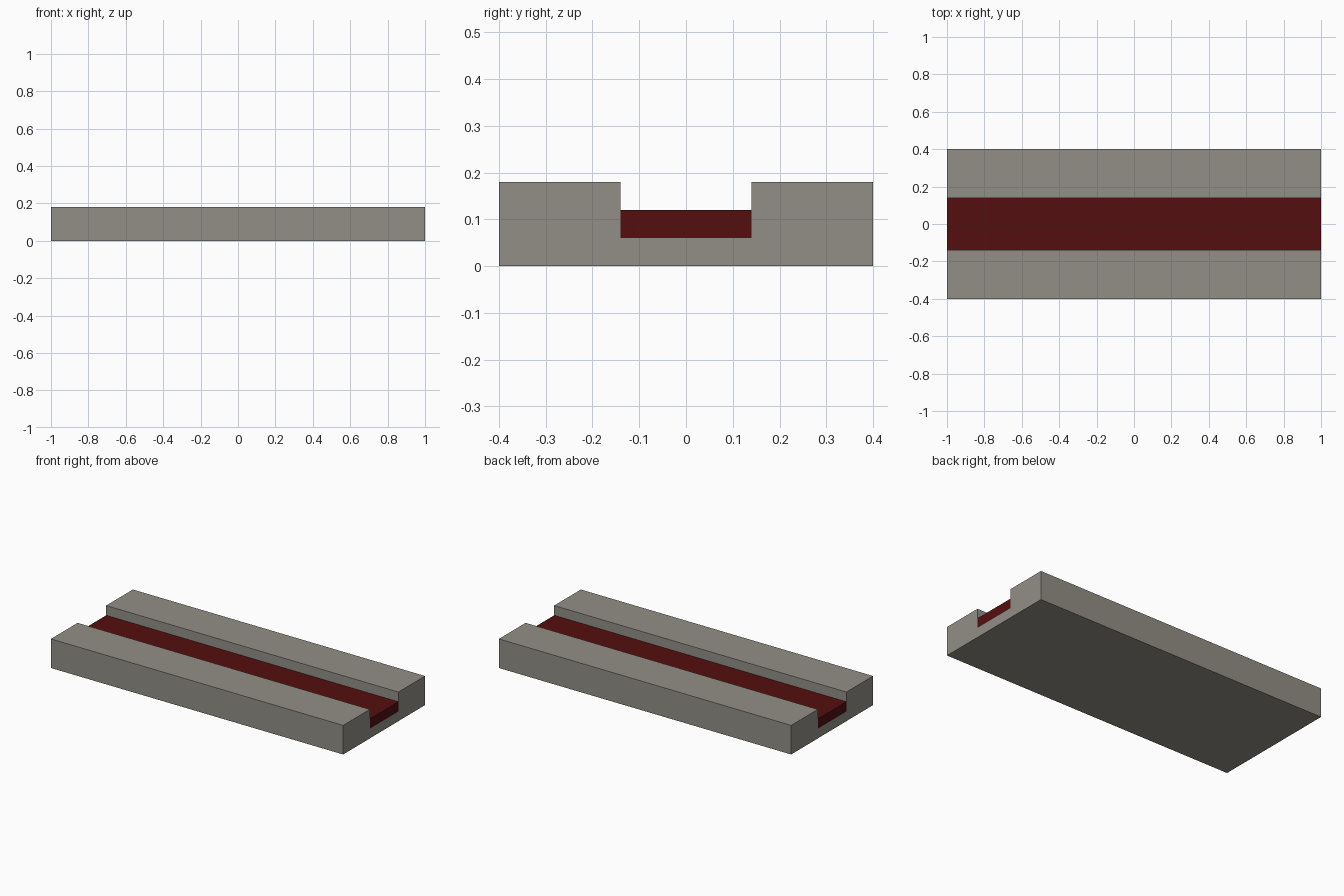
import bpy, bmesh

if "Cube" in bpy.data.objects:
    bpy.data.objects.remove(bpy.data.objects["Cube"])


def material(name, rgb):
    mat = bpy.data.materials.new(name)
    mat.diffuse_color = (*rgb, 1.0)
    mat.use_nodes = True
    mat.node_tree.nodes["Principled BSDF"].inputs["Base Color"].default_value = mat.diffuse_color
    return mat


def extrude_along_x(name, profile, mat):
    """Closed (y, z) profile extruded from x = -1 to x = 1."""
    bm = bmesh.new()
    face = bm.faces.new([bm.verts.new((-1, y, z)) for y, z in profile])
    ext = bmesh.ops.extrude_face_region(bm, geom=[face], use_keep_orig=True)
    verts = [g for g in ext["geom"] if isinstance(g, bmesh.types.BMVert)]
    bmesh.ops.translate(bm, verts=verts, vec=(2, 0, 0))
    bmesh.ops.recalc_face_normals(bm, faces=bm.faces)
    mesh = bpy.data.meshes.new(name)
    bm.to_mesh(mesh)
    bm.free()
    mesh.materials.append(mat)
    obj = bpy.data.objects.new(name, mesh)
    bpy.context.collection.objects.link(obj)
    return obj


W, H = 0.40, 0.18                 # block half width and height
G, FLOOR, TOP = 0.14, 0.06, 0.12  # groove half width, groove floor, strip top

# Stone block with a groove along its length
half = [(W, 0), (W, H), (G, H), (G, FLOOR)]
extrude_along_x("channel_block", half + [(-y, z) for y, z in reversed(half)],
                material("warm grey stone", (0.29, 0.275, 0.24)))

# Red strip lying in the groove
extrude_along_x("inlay_strip", [(-G, FLOOR), (G, FLOOR), (G, TOP), (-G, TOP)],
                material("dark red", (0.09, 0.0045, 0.005)))
